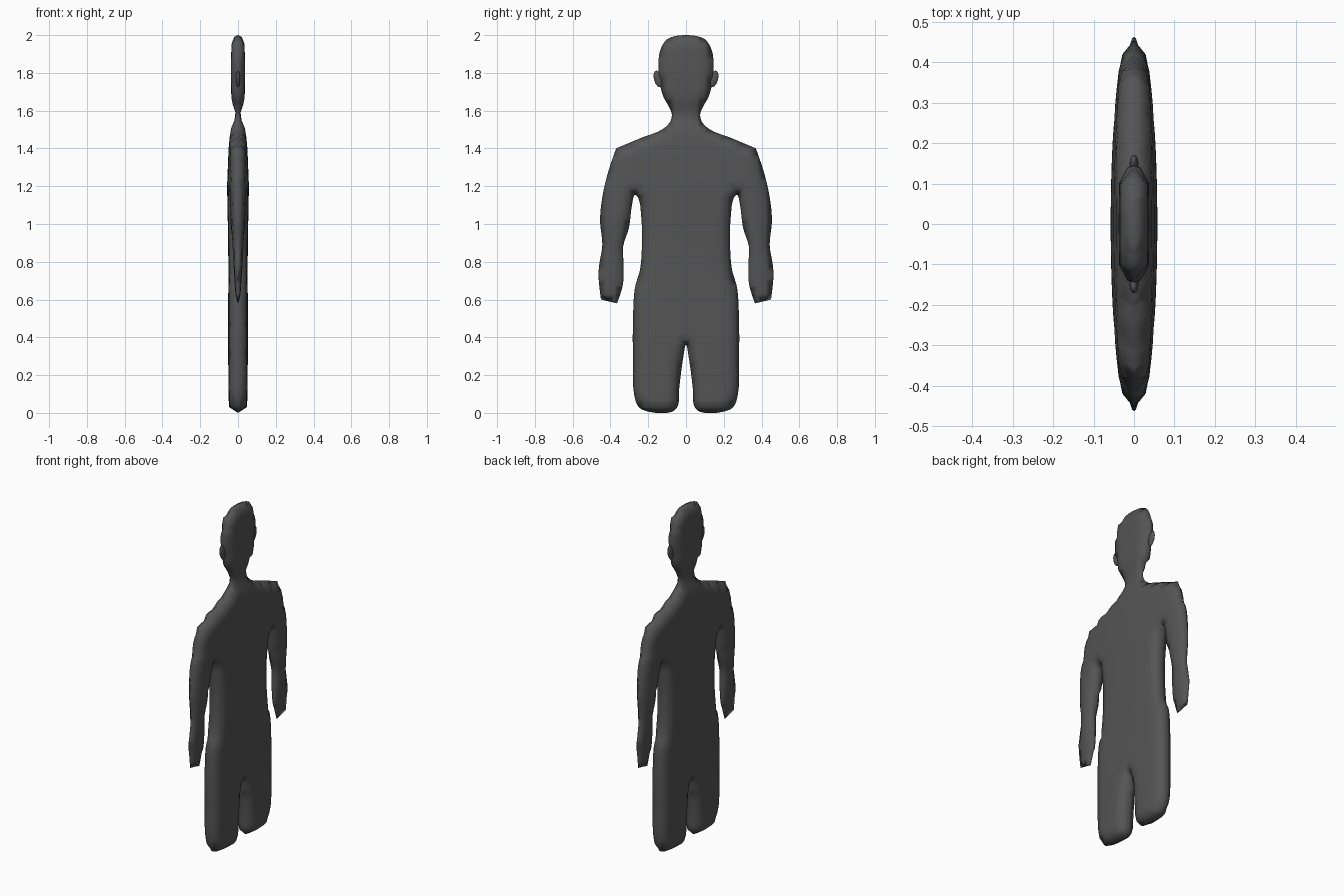
import bpy, bmesh, math
from mathutils import Vector
from mathutils.geometry import intersect_point_line

cube = bpy.data.objects.get("Cube")
if cube:
    bpy.data.objects.remove(cube, do_unlink=True)

mat = bpy.data.materials.new("charcoal grey")
mat.use_nodes = True
colour = (0.09, 0.09, 0.09, 1)
mat.diffuse_color = colour
mat.node_tree.nodes["Principled BSDF"].inputs["Base Color"].default_value = colour


def finish(bm, name):
    mesh = bpy.data.meshes.new(name)
    bm.to_mesh(mesh)
    bm.free()
    mesh.materials.append(mat)
    obj = bpy.data.objects.new(name, mesh)
    bpy.context.collection.objects.link(obj)
    mesh.shade_smooth()
    return obj


# Half outline (y, z): crown, neck, shoulder, arm, armpit, hip, foot, crotch
HALF = [(0, 2), (.1, 1.978), (.138, 1.915), (.145, 1.83), (.138, 1.74), (.12, 1.675),
        (.09, 1.62), (.075, 1.58), (.085, 1.54), (.127, 1.5), (.233, 1.458), (.37, 1.4),
        (.413, 1.273), (.445, 1.13), (.455, 1.015), (.443, .89), (.46, .78), (.463, .72),
        (.45, .6), (.365, .58), (.335, .675), (.33, .78), (.333, .88), (.302, .98),
        (.286, 1.1), (.27, 1.155), (.254, 1.14), (.238, 1.05), (.233, .92), (.243, .76),
        (.27, .665), (.28, .52), (.281, .28), (.275, .1), (.25, .03), (.19, .005),
        (.075, .005), (.044, .035), (.037, .12), (.02, .257), (0, .362)]
SHARP = {(.37, 1.4), (.45, .6), (.365, .58)}


def smooth_outline(half, steps=4):
    """Closed mirrored outline, rounded by a spline except at sharp corners."""
    loop = half + [(-y, z) for y, z in reversed(half[1:-1])]
    n, out = len(loop), []
    pts = [Vector((0, y, z)) for y, z in loop]

    def tangent(i):
        if (abs(loop[i][0]), loop[i][1]) in SHARP:
            return Vector()
        a, b = pts[i] - pts[i - 1], pts[(i + 1) % n] - pts[i]
        return (a.normalized() + b.normalized()) / 2

    for i in range(n):
        p, q = pts[i], pts[(i + 1) % n]
        span = (q - p).length
        m0, m1 = tangent(i) * span, tangent((i + 1) % n) * span
        for s in range(steps):
            t = s / steps
            v = (p * (2*t**3 - 3*t**2 + 1) + m0 * (t**3 - 2*t**2 + t)
                 + q * (3*t**2 - 2*t**3) + m1 * (t**3 - t**2))
            v.z = max(v.z, 0)
            out.append(v)
    return out


# Half thickness by height
THICK = [(0, .05), (.4, .054), (.7, .051), (.9, .052), (1.2, .058), (1.4, .05), (1.5, .04),
         (1.535, .024), (1.57, .011), (1.6, .015), (1.65, .035), (1.8, .038), (2, .034)]


def thickness(y, z):
    t = THICK[-1][1]
    for (z0, a), (z1, b) in zip(THICK, THICK[1:]):
        if z <= z1:
            t = a + (b - a) * max(z - z0, 0) / (z1 - z0)
            break
    t *= math.sqrt(1 - min(abs(y) / .5, 1) ** 2)
    if abs(y) > .285 and z < 1:          # forearms thin out towards the wrists
        t *= .25 + .75 * max(0, (z - .58) / .42) ** .7
    return t


# Body: outline face, rim rings, inner grid, then swelled to thickness
outline = smooth_outline(HALF)
bm = bmesh.new()
inner = bm.faces.new([bm.verts.new(v) for v in outline])
for step in (.002, .004, .007, .009, .010):
    bmesh.ops.inset_region(bm, faces=[inner], thickness=step, use_even_offset=True)
geom = [inner, *inner.edges, *inner.verts]
cuts = [((0, 0, .03 + .04 * i), (0, 0, 1)) for i in range(50)]
cuts += [((0, .02 + .04 * i, 0), (0, 1, 0)) for i in range(-12, 12)]
for co, no in cuts:
    geom = bmesh.ops.bisect_plane(bm, geom=geom, dist=1e-5, plane_co=co, plane_no=no)["geom"]

segments = list(zip(outline, outline[1:] + outline[:1]))


def edge_distance(p):
    best = 9
    for a, b in segments:
        q, f = intersect_point_line(p, a, b)
        best = min(best, (p - a.lerp(b, min(max(f, 0), 1))).length)
    return best


ROUND = .045
for v in bm.verts:
    d = min(edge_distance(v.co) / ROUND, 1)
    v.co.x = thickness(v.co.y, v.co.z) * math.sqrt(max(0, 1 - (1 - d) ** 2))
bmesh.ops.triangulate(bm, faces=bm.faces[:])
dup = bmesh.ops.duplicate(bm, geom=bm.verts[:] + bm.edges[:] + bm.faces[:])["geom"]
for v in dup:
    if isinstance(v, bmesh.types.BMVert):
        v.co.x = -v.co.x
bmesh.ops.remove_doubles(bm, verts=bm.verts[:], dist=.0004)
bmesh.ops.recalc_face_normals(bm, faces=bm.faces[:])
finish(bm, "body")

# Ears: small flattened lobes, tilted outwards at the top
for side, name in ((1, "ear_back"), (-1, "ear_front")):
    bm = bmesh.new()
    bmesh.ops.create_uvsphere(bm, u_segments=20, v_segments=12, radius=1)
    for v in bm.verts:
        x, y, z = v.co
        v.co = (.011 * x, side * (.147 + .023 * y + .009 * z), 1.768 + .044 * z)
    finish(bm, name)
    if side < 0:
        mesh = bpy.data.objects[name].data
        mesh.flip_normals()
